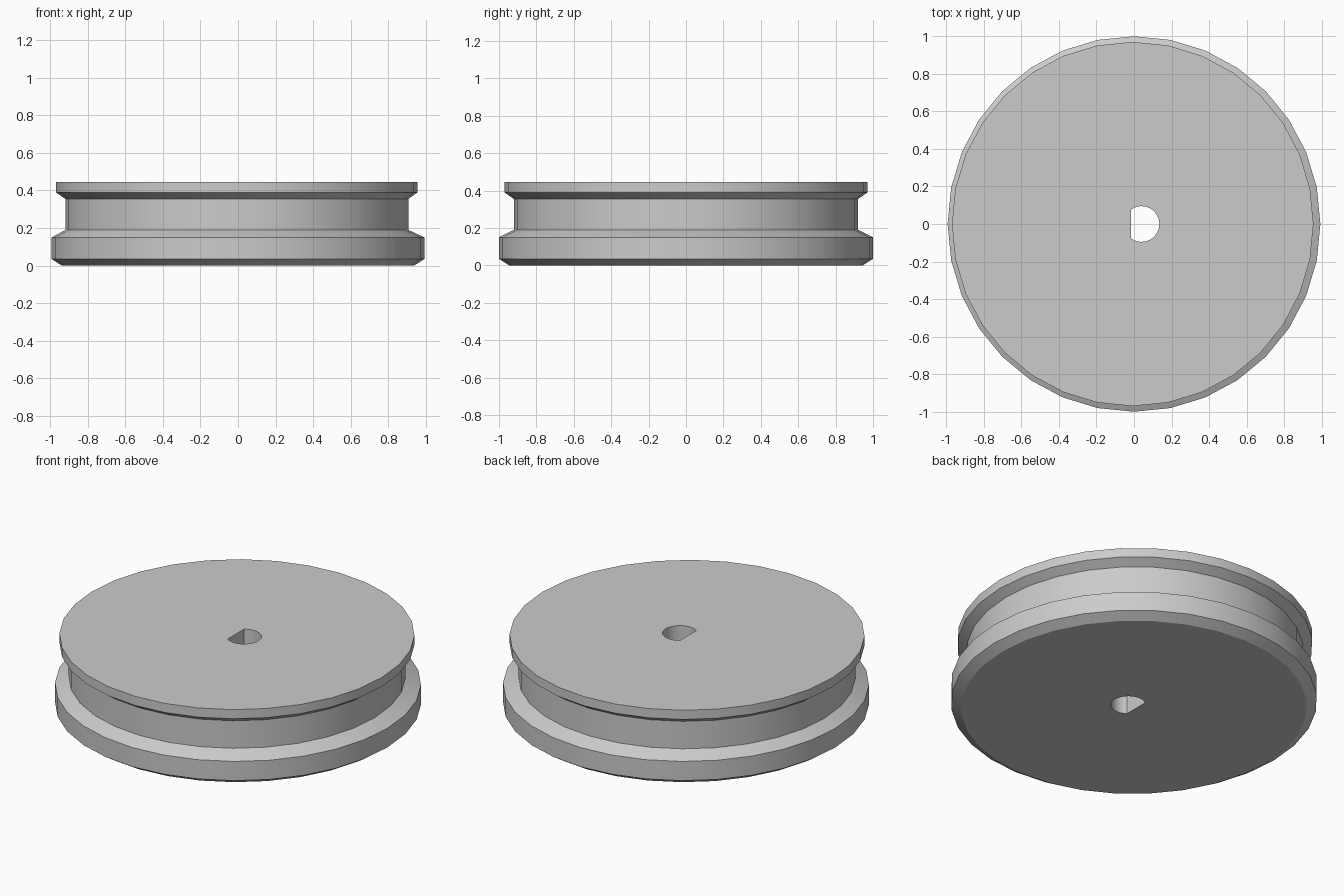
import bpy
import bmesh
import math

cube = bpy.data.objects.get("Cube")
if cube:
    bpy.data.objects.remove(cube, do_unlink=True)

SIDES = 32
ARC_STEPS = 24
SQUASH = 0.993            # the disc is a touch narrower in x
HOLE_X, HOLE_R, FLAT_X = 0.04, 0.095, -0.015

# Rim profile: radius, height, sideways shift of the ring
PROFILE = [
    (0.945, 0.0, 0.0),
    (1.0, 0.035, 0.0),
    (1.0, 0.15, 0.0),
    (0.92, 0.19, -0.006),
    (0.92, 0.355, -0.006),
    (0.97, 0.39, -0.007),
    (0.97, 0.445, -0.007),
]


def make_material(name, color):
    mat = bpy.data.materials.new(name)
    mat.use_nodes = True
    mat.diffuse_color = color
    bsdf = next(n for n in mat.node_tree.nodes if n.type == 'BSDF_PRINCIPLED')
    bsdf.inputs["Base Color"].default_value = color
    return mat


def add_loop(bm, points):
    """Closed ring of vertices and edges."""
    verts = [bm.verts.new(p) for p in points]
    edges = [bm.edges.new((v, verts[(i + 1) % len(verts)])) for i, v in enumerate(verts)]
    return verts, edges


def skin(bm, lower, upper):
    """Quad strip between two equal rings."""
    n = len(lower)
    for i in range(n):
        j = (i + 1) % n
        bm.faces.new((lower[i], lower[j], upper[j], upper[i]))


def rim_points(radius, z, shift):
    for i in range(SIDES):
        a = 2 * math.pi * i / SIDES
        yield (radius * SQUASH * math.cos(a) + shift, radius * math.sin(a), z)


def bore_points(z):
    """D-shaped outline: an arc closed by one flat edge."""
    end = math.acos((FLAT_X - HOLE_X) / HOLE_R)
    for i in range(ARC_STEPS + 1):
        a = -end + 2 * end * i / ARC_STEPS
        yield (HOLE_X + HOLE_R * math.cos(a), HOLE_R * math.sin(a), z)


bm = bmesh.new()

# Grooved rim
rings = [add_loop(bm, rim_points(*row)) for row in PROFILE]
for low, high in zip(rings, rings[1:]):
    skin(bm, low[0], high[0])

# D-shaped shaft bore
bores = [add_loop(bm, bore_points(PROFILE[k][1])) for k in (0, -1)]
skin(bm, bores[0][0], bores[1][0])

# Flat bottom and top around the bore
for ring, bore in ((rings[0], bores[0]), (rings[-1], bores[1])):
    bmesh.ops.triangle_fill(bm, use_beauty=True, edges=ring[1] + bore[1])

bmesh.ops.recalc_face_normals(bm, faces=bm.faces[:])
mesh = bpy.data.meshes.new("grooved_wheel")
bm.to_mesh(mesh)
bm.free()

wheel = bpy.data.objects.new("grooved_wheel", mesh)
bpy.context.collection.objects.link(wheel)
mesh.materials.append(make_material("plain grey", (0.6, 0.6, 0.6, 1.0)))

# Smooth round walls, crisp rims
bpy.ops.object.select_all(action='DESELECT')
wheel.select_set(True)
bpy.context.view_layer.objects.active = wheel
bpy.ops.object.shade_smooth_by_angle(angle=math.radians(30))
